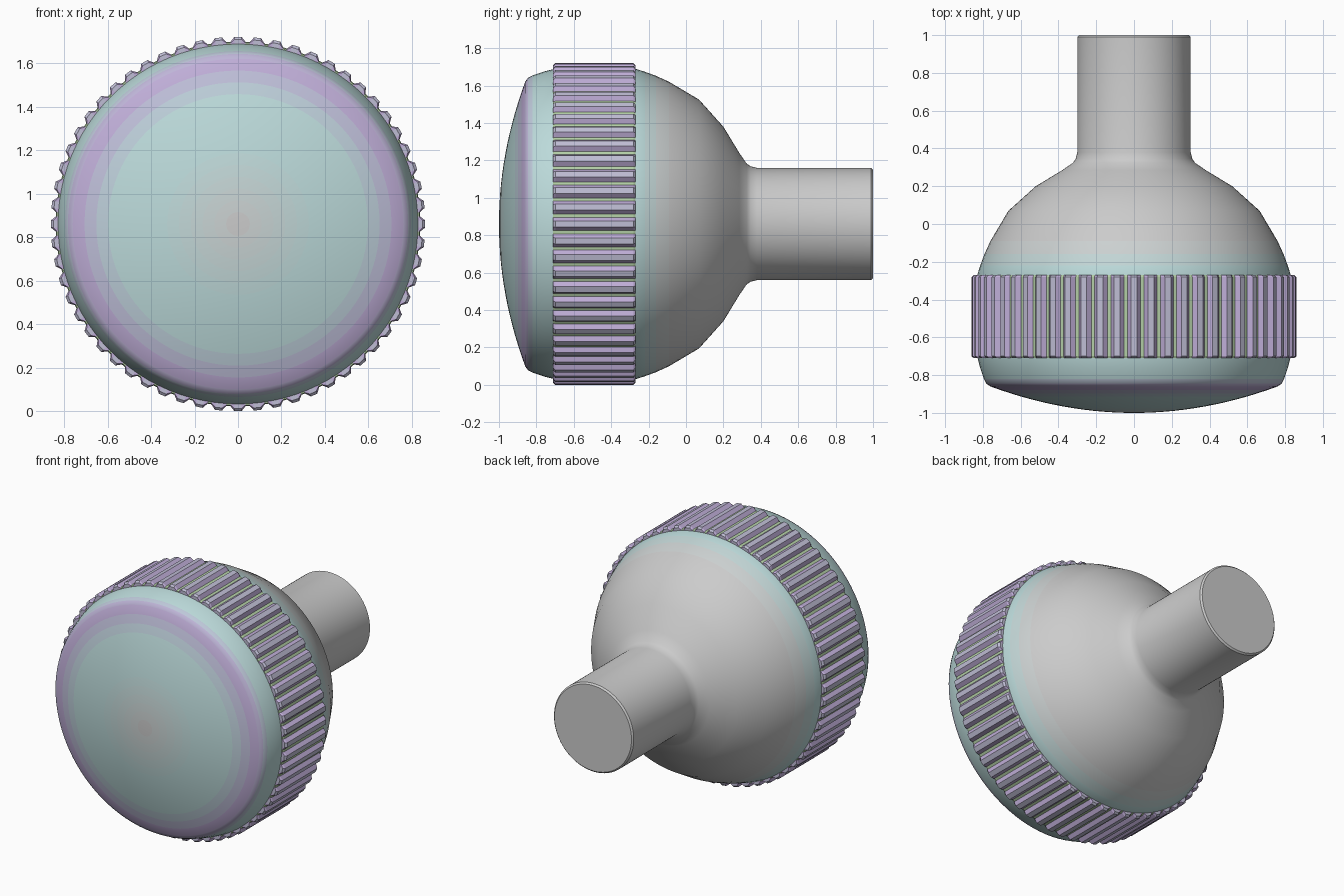
import bpy, bmesh, math

if "Cube" in bpy.data.objects:
    bpy.data.objects.remove(bpy.data.objects["Cube"])

CZ = 0.86          # height of the turning axis
GREY, TEAL = (0.62, 0.62, 0.62), (0.50, 0.70, 0.70)
PURPLE, GREEN = (0.52, 0.42, 0.68), (0.45, 0.62, 0.38)
LILAC = (0.52, 0.51, 0.66)


def mix(a, b, t):
    t = max(0.0, min(1.0, t))
    return tuple(p + (q - p) * t for p, q in zip(a, b))


def material(name, col):
    m = bpy.data.materials.new(name)
    m.diffuse_color = (*col, 1)
    m.use_nodes = True
    m.node_tree.nodes["Principled BSDF"].inputs["Base Color"].default_value = m.diffuse_color
    return m


def finish(bm, name, mats, angle):
    bmesh.ops.recalc_face_normals(bm, faces=bm.faces)
    me = bpy.data.meshes.new(name)
    bm.to_mesh(me)
    bm.free()
    ob = bpy.data.objects.new(name, me)
    bpy.context.collection.objects.link(ob)
    for m in mats:
        me.materials.append(m)
    bpy.ops.object.select_all(action='DESELECT')
    ob.select_set(True)
    bpy.context.view_layer.objects.active = ob
    bpy.ops.object.shade_smooth_by_angle(angle=math.radians(angle))
    return ob


def polar(bm, r, y, a):
    return bm.verts.new((r * math.cos(a), y, CZ + r * math.sin(a)))


def bridge(bm, r1, r2, pick):
    n = len(r1)
    for i in range(n):
        f = bm.faces.new((r1[i], r1[(i + 1) % n], r2[(i + 1) % n], r2[i]))
        f.material_index = pick(i)


# knob body and shaft: one turned profile of (y, radius)
dome = [(-1 + 0.14 * (k / 14) ** 2, 0.76 * k / 14) for k in range(1, 15)]
side = [(-0.845, 0.782), (-0.82, 0.795), (-0.76, 0.815), (-0.70, 0.83),
        (-0.49, 0.836), (-0.27, 0.83), (-0.22, 0.814), (-0.16, 0.792),
        (-0.09, 0.76), (0.07, 0.665), (0.20, 0.52), (0.285, 0.38),
        (0.325, 0.322), (0.345, 0.309), (0.38, 0.30), (0.99, 0.30), (1.0, 0.29)]
prof = dome + side


def body_colour(y, r):
    if y < -0.86:
        return mix(mix(GREY, TEAL, r / 0.35), PURPLE, (r - 0.58) / 0.15)
    if y < -0.5:
        return mix(PURPLE, TEAL, (y + 0.86) / 0.05)
    return mix(TEAL, GREY, (y + 0.24) / 0.14)


N = 96
bm = bmesh.new()
rings = [[polar(bm, r, y, math.tau * i / N) for i in range(N)] for y, r in prof]
mats = [material("body_centre", GREY)]
tip = bm.verts.new((0, -1, CZ))
for i in range(N):
    bm.faces.new((tip, rings[0][i], rings[0][(i + 1) % N]))
for k in range(len(prof) - 1):
    y, r = [(p + q) / 2 for p, q in zip(prof[k], prof[k + 1])]
    mats.append(material("body_band", body_colour(y, r)))
    bridge(bm, rings[k], rings[k + 1], lambda i: k + 1)
bm.faces.new(rings[-1])
finish(bm, "knob_body", mats, 35)

# ribbed grip band: toothed ring with chamfered ends
TEETH = 60
SHAPE = [(-0.40, 0), (-0.18, 1), (0.18, 1), (0.40, 0)]   # (position in pitch, high?)
bm = bmesh.new()
rings = []
for y, low, high in [(-0.71, 0.80, 0.80), (-0.71, 0.833, 0.849), (-0.699, 0.838, 0.861),
                     (-0.281, 0.838, 0.861), (-0.27, 0.833, 0.849), (-0.27, 0.80, 0.80)]:
    rings.append([polar(bm, high if h else low, y, math.tau * (t + u) / TEETH)
                  for t in range(TEETH) for u, h in SHAPE])
for a, b in zip(rings, rings[1:]):
    bridge(bm, a, b, lambda i: (1, 0, 1, 2)[i % 4])
bridge(bm, rings[-1], rings[0], lambda i: 0)
finish(bm, "grip_band", [material("rib_top", LILAC), material("rib_flank", PURPLE),
                         material("groove", GREEN)], 20)
